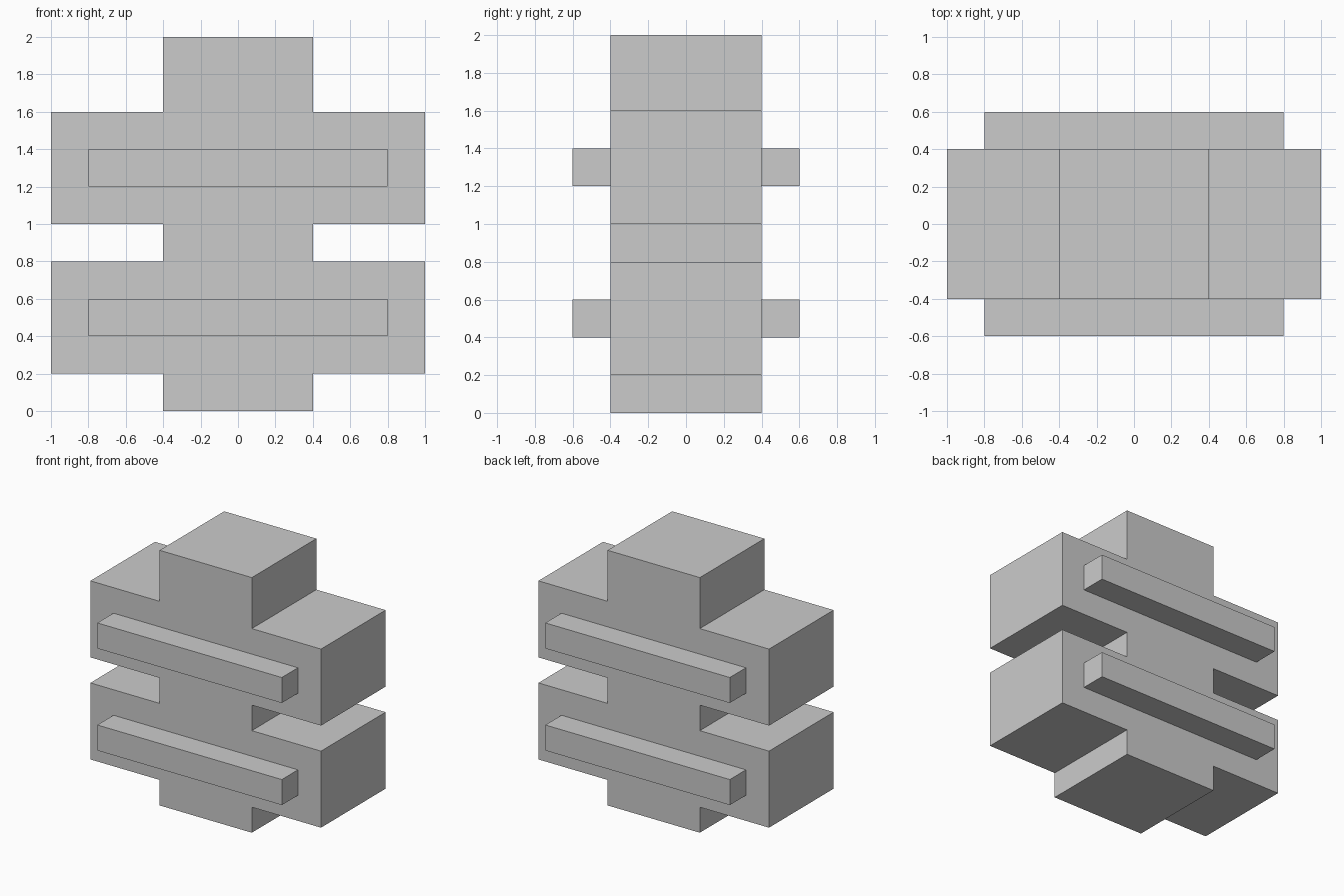
import bpy
import bmesh
from mathutils import Vector

if "Cube" in bpy.data.objects:
    bpy.data.objects.remove(bpy.data.objects["Cube"])


def finish(name, bm):
    bmesh.ops.recalc_face_normals(bm, faces=bm.faces)
    mesh = bpy.data.meshes.new(name)
    bm.to_mesh(mesh)
    bm.free()
    obj = bpy.data.objects.new(name, mesh)
    bpy.context.collection.objects.link(obj)
    return obj


def extruded_profile(name, points, y0, y1):
    """Extrude an x-z outline from y0 to y1."""
    bm = bmesh.new()
    face = bm.faces.new([bm.verts.new((x, y0, z)) for x, z in points])
    result = bmesh.ops.extrude_face_region(bm, geom=[face], use_keep_orig=True)
    verts = [g for g in result["geom"] if isinstance(g, bmesh.types.BMVert)]
    bmesh.ops.translate(bm, verts=verts, vec=Vector((0, y1 - y0, 0)))
    return finish(name, bm)


# Body: central column with two wide tiers, one symmetric outline
right = [(0.4, 0)]
for z in (0.2, 1.0):
    right += [(0.4, z), (1.0, z), (1.0, z + 0.6), (0.4, z + 0.6)]
right.append((0.4, 2.0))
left = [(-x, z) for x, z in reversed(right)]
extruded_profile("body", right + left, -0.4, 0.4)

# Rails: one on the front and back of each tier
for tier, z in (("lower", 0.4), ("upper", 1.2)):
    outline = [(-0.8, z), (0.8, z), (0.8, z + 0.2), (-0.8, z + 0.2)]
    for side, y0, y1 in (("front", -0.6, -0.4), ("back", 0.4, 0.6)):
        extruded_profile(f"{tier}_{side}_rail", outline, y0, y1)
